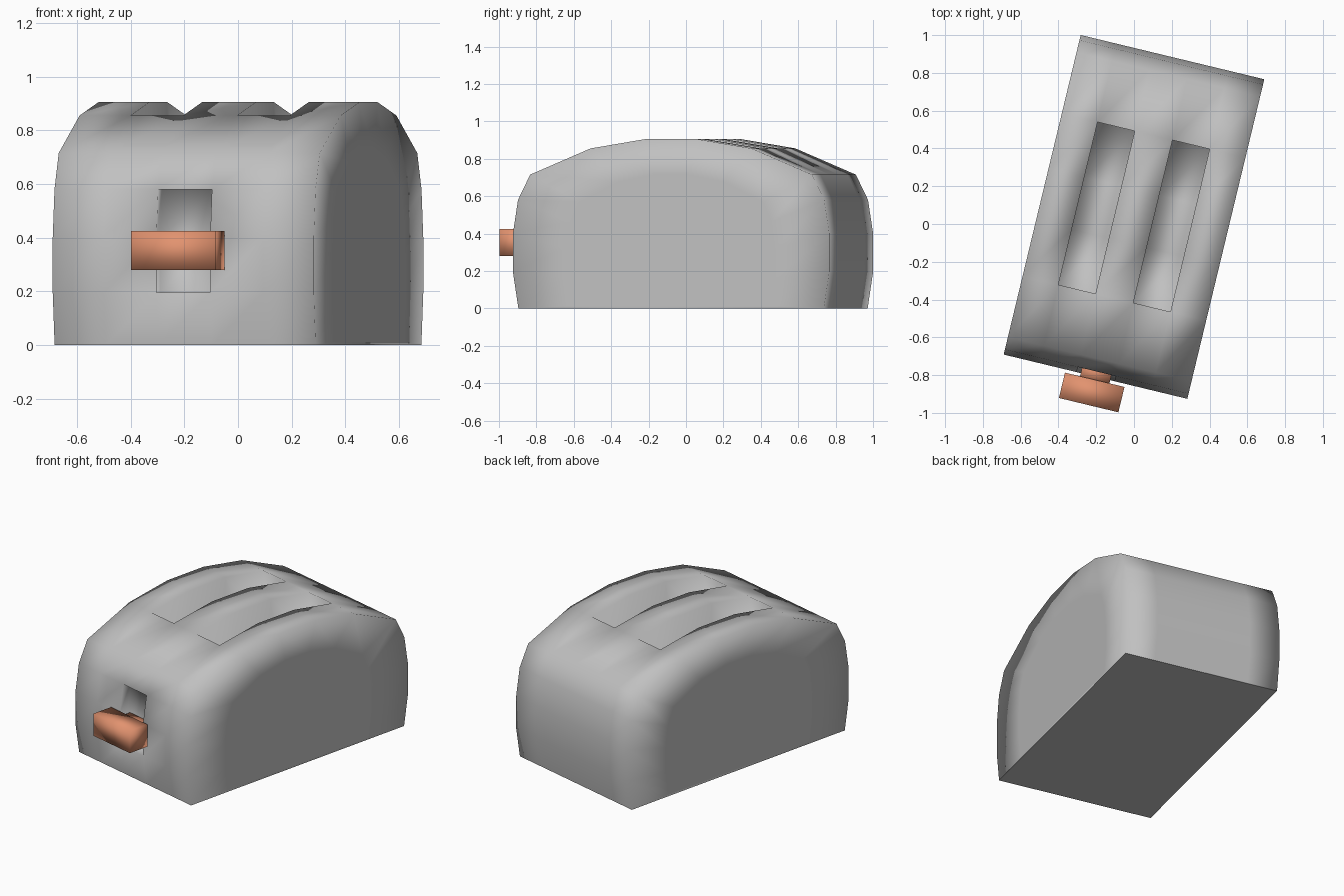
import bpy, bmesh, math

cube = bpy.data.objects.get("Cube")
if cube:
    bpy.data.objects.remove(cube, do_unlink=True)

TURN = math.radians(-13.55)   # whole toaster is turned on the spot
OFFSET = (0, 0.0375, 0)


def material(name, rgb):
    m = bpy.data.materials.new(name)
    m.use_nodes = True
    m.diffuse_color = (*rgb, 1)
    m.node_tree.nodes["Principled BSDF"].inputs["Base Color"].default_value = (*rgb, 1)
    return m


def finish(name, bm, mat):
    bmesh.ops.recalc_face_normals(bm, faces=bm.faces)
    for f in bm.faces:
        f.smooth = True
    me = bpy.data.meshes.new(name)
    bm.to_mesh(me)
    bm.free()
    me.materials.append(mat)
    ob = bpy.data.objects.new(name, me)
    ob.rotation_euler.z = TURN
    ob.location = OFFSET
    bpy.context.collection.objects.link(ob)
    return ob


def sink(bm, faces, move):
    """Push a patch of faces into the body, leaving walls behind."""
    new = bmesh.ops.extrude_face_region(bm, geom=faces)["geom"]
    bmesh.ops.translate(bm, vec=move, verts=[g for g in new if isinstance(g, bmesh.types.BMVert)])
    old = [f for f in faces if f.is_valid]
    if old:
        bmesh.ops.delete(bm, geom=old, context="FACES_ONLY")


def box(name, lo, hi, mat):
    bm = bmesh.new()
    bmesh.ops.create_cube(bm, size=1)
    for v in bm.verts:
        v.co = [l + (c + 0.5) * (h - l) for c, l, h in zip(v.co, lo, hi)]
    return finish(name, bm, mat)


grey = material("brushed grey", (0.53, 0.53, 0.53))
copper = material("copper orange", (0.76, 0.29, 0.16))

# Body: arched side profile swept across the width
half = [(0.84, 0), (0.87, 0.195), (0.87, 0.4), (0.842, 0.58),
        (0.775, 0.715), (0.443, 0.855), (0.142, 0.905)]
profile = [(-y, z) for y, z in half] + half[::-1]
columns = [-0.5, -0.305, -0.103, 0.103, 0.305, 0.5]
bm = bmesh.new()
rows = [[bm.verts.new((x, y, z)) for y, z in profile] for x in columns]
n = len(profile)
strip = {}
for i in range(len(columns) - 1):
    for j in range(n):
        k = (j + 1) % n
        strip[i, j] = bm.faces.new((rows[i][j], rows[i][k], rows[i + 1][k], rows[i + 1][j]))

# Flat side panels with a support ring
for row, x in ((rows[0], columns[0]), (rows[-1], columns[-1])):
    ring = [bm.verts.new((x, y * 0.66, 0.012 + z * 0.78)) for y, z in profile]
    for j in range(n):
        k = (j + 1) % n
        bm.faces.new((row[j], row[k], ring[k], ring[j]))
    bm.faces.new(ring)

# Bread slots and lever slot
for i in (1, 3):
    sink(bm, [strip[i, j] for j in (5, 6, 7)], (0, 0, -0.3))
sink(bm, [strip[2, j] for j in (1, 2)], (0, 0.06, 0))

# Crisp edge around the base
for e in bm.edges:
    if all(v.co.z < 0.001 for v in e.verts):
        e.smooth = False
finish("toaster_body", bm, grey)

# Lever
box("lever_knob", (-0.162, -1.025, 0.28), (0.162, -0.887, 0.425), copper)
box("lever_stem", (-0.08, -0.9, 0.31), (0.08, -0.8, 0.395), copper)
